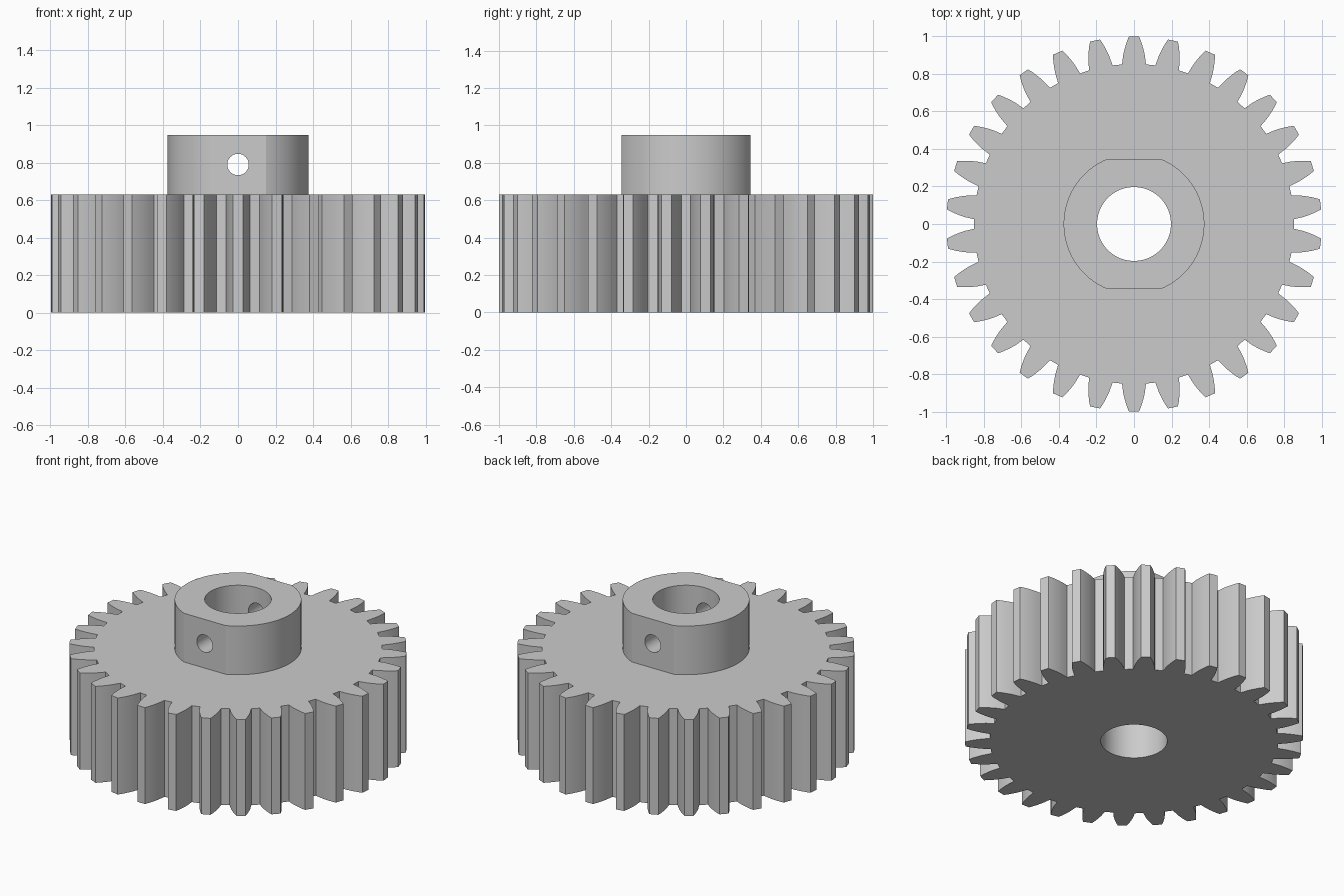
import bpy, bmesh, math
from math import sin, cos, radians

cube = bpy.data.objects.get("Cube")
if cube:
    bpy.data.objects.remove(cube, do_unlink=True)

TEETH = 30
GEAR_TOP, HUB_TOP = 0.63, 0.948
HUB_R, FLAT_Y, BORE_R = 0.375, 0.344, 0.197
SCREW_R, SCREW_Z = 0.057, 0.79

grey = bpy.data.materials.new("plain grey")
grey.use_nodes = True
colour = (0.6, 0.6, 0.6, 1)
grey.diffuse_color = colour
grey.node_tree.nodes["Principled BSDF"].inputs["Base Color"].default_value = colour


def prism(name, outline, z0, z1):
    """Extrude a counter-clockwise outline from z0 to z1."""
    bm = bmesh.new()
    base = bm.faces.new([bm.verts.new((x, y, z0)) for x, y in outline])
    result = bmesh.ops.extrude_face_region(bm, geom=[base], use_keep_orig=True)
    top = [v for v in result["geom"] if isinstance(v, bmesh.types.BMVert)]
    bmesh.ops.translate(bm, verts=top, vec=(0, 0, z1 - z0))
    bmesh.ops.recalc_face_normals(bm, faces=bm.faces)
    mesh = bpy.data.meshes.new(name)
    bm.to_mesh(mesh)
    bm.free()
    mesh.materials.append(grey)
    obj = bpy.data.objects.new(name, mesh)
    bpy.context.collection.objects.link(obj)
    return obj


def circle(radius, steps):
    return [(radius * cos(math.tau * i / steps), radius * sin(math.tau * i / steps))
            for i in range(steps)]


def cut(obj, cutter):
    mod = obj.modifiers.new("cut", "BOOLEAN")
    mod.operation, mod.solver, mod.object = "DIFFERENCE", "EXACT", cutter
    bpy.ops.object.select_all(action="DESELECT")
    bpy.context.view_layer.objects.active = obj
    obj.select_set(True)
    bpy.ops.object.modifier_apply(modifier=mod.name)


# Toothed wheel: each flank is (radius, half angle in degrees), root to tip
flank = [(0.853, 4.3), (0.875, 4.0), (0.9, 3.68), (0.925, 3.25),
         (0.95, 2.74), (0.975, 2.2), (1.0, 1.55)]
outline = []
for i in range(TEETH):
    middle = 90 + i * 360 / TEETH
    side = [(r, middle - a) for r, a in flank] + [(r, middle + a) for r, a in reversed(flank)]
    outline += [(r * cos(radians(a)), r * sin(radians(a))) for r, a in side]
wheel = prism("toothed_wheel", outline, 0, GEAR_TOP)

# Round hub with a flat at the front and the back
end = math.asin(FLAT_Y / HUB_R)
arc = [-end + 2 * end * i / 48 for i in range(49)]
right = [(HUB_R * cos(a), HUB_R * sin(a)) for a in arc]
hub = prism("hub", right + [(-x, -y) for x, y in right], GEAR_TOP, HUB_TOP)

# Shaft bore through both parts, screw hole across the hub
bore = prism("bore_cutter", circle(BORE_R, 96), -0.2, 1.2)
screw = prism("screw_hole_cutter", circle(SCREW_R, 48), -0.6, 0.6)
screw.rotation_euler.x = math.pi / 2
screw.location.z = SCREW_Z
bpy.context.view_layer.update()
cut(wheel, bore)
cut(hub, bore)
cut(hub, screw)
for helper in (bore, screw):
    bpy.data.objects.remove(helper, do_unlink=True)

# Smooth curved walls, keeping the edges crisp
for obj in (wheel, hub):
    bpy.ops.object.select_all(action="DESELECT")
    bpy.context.view_layer.objects.active = obj
    obj.select_set(True)
    bpy.ops.object.shade_smooth_by_angle(angle=radians(20))
